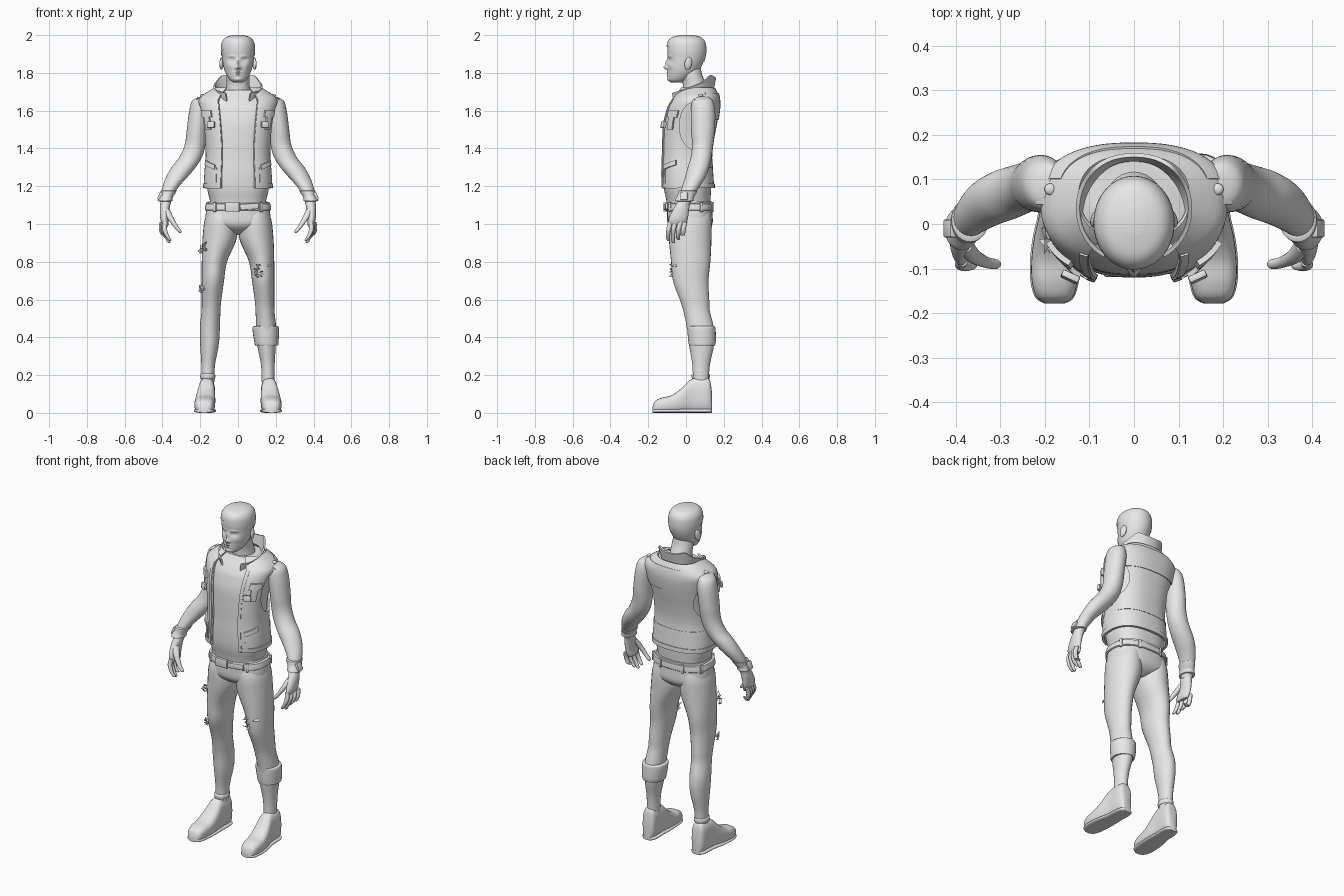
import bpy, bmesh, math, random
from math import sin, cos, radians, exp, copysign
from mathutils import Vector

cube = bpy.data.objects.get("Cube")
if cube:
    bpy.data.objects.remove(cube)
random.seed(4)

grey = bpy.data.materials.new("plain_grey")
grey.use_nodes = True
grey.diffuse_color = (0.8, 0.8, 0.8, 1)
grey.node_tree.nodes["Principled BSDF"].inputs["Base Color"].default_value = (0.8, 0.8, 0.8, 1)


# ---- helpers ----
def finish(ob, angle=40):
    ob.data.materials.clear()
    ob.data.materials.append(grey)
    bpy.ops.object.select_all(action='DESELECT')
    ob.select_set(True)
    bpy.context.view_layer.objects.active = ob
    for m in list(ob.modifiers):
        bpy.ops.object.modifier_apply(modifier=m.name)
    bpy.ops.object.shade_smooth_by_angle(angle=radians(angle))
    return ob


def spline(st, t):
    """Smooth interpolation of a station list at float index t."""
    i = min(max(int(t), 0), len(st) - 2)
    f = t - i
    a, b, c, d = (st[min(max(k, 0), len(st) - 1)] for k in range(i - 1, i + 3))
    return [0.5 * (2*q + (r - p)*f + (2*p - 5*q + 4*r - s)*f*f + (3*q - p - 3*r + s)*f**3)
            for p, q, r, s in zip(a, b, c, d)]


def spow(v, p):
    return copysign(abs(v) ** (2 / p), v)


def grid(name, f, nu, nv, closed=True, thick=0, cut=None):
    bm = bmesh.new()
    cols = nu if closed else nu + 1
    rows = [[bm.verts.new(f(i / nu, j / nv)) for i in range(cols)] for j in range(nv + 1)]
    for lo, hi in zip(rows, rows[1:]):
        for i in range(nu):
            k = (i + 1) % cols
            bm.faces.new((lo[i], lo[k], hi[k], hi[i]))
    if closed:
        bm.faces.new(rows[0][::-1])
        bm.faces.new(rows[-1])
        bmesh.ops.recalc_face_normals(bm, faces=bm.faces)
    if cut:
        bmesh.ops.bisect_plane(bm, geom=bm.verts[:] + bm.edges[:] + bm.faces[:],
                               plane_co=cut[0], plane_no=cut[1], clear_inner=True)
    me = bpy.data.meshes.new(name)
    bm.to_mesh(me)
    bm.free()
    ob = bpy.data.objects.new(name, me)
    bpy.context.collection.objects.link(ob)
    if thick:
        m = ob.modifiers.new("thickness", 'SOLIDIFY')
        m.thickness, m.offset = thick, 1
    return finish(ob)


def loft(name, st, side=1, p=2.0, seg=28, sub=5):
    """Stations of centre x, y, z and radii x, y, joined by level rings."""
    def f(u, v):
        x, y, z, rx, ry = spline(st, v * (len(st) - 1))
        a = u * math.tau
        return (side * (x + rx * spow(sin(a), p)), y - ry * spow(cos(a), p), z)
    return grid(name, f, seg, (len(st) - 1) * sub)


def box(name, loc, size, rot=(0, 0, 0), bevel=0.004):
    bpy.ops.mesh.primitive_cube_add(size=1, location=loc, rotation=[radians(r) for r in rot])
    ob = bpy.context.object
    ob.name, ob.scale = name, size
    bpy.ops.object.transform_apply(location=False, rotation=False)
    m = ob.modifiers.new("bevel", 'BEVEL')
    m.width, m.segments = bevel, 2
    return finish(ob)


def ball(name, loc, size, rot=(0, 0, 0)):
    bpy.ops.mesh.primitive_uv_sphere_add(segments=20, ring_count=12, radius=1, location=loc,
                                         rotation=[radians(r) for r in rot])
    ob = bpy.context.object
    ob.name, ob.scale = name, size
    return finish(ob)


# ---- vest: stations are z, front y, back y, half width ----
VEST = [(1.11, -.115, .142, .16), (1.19, -.13, .145, .176), (1.27, -.133, .14, .174),
        (1.36, -.13, .135, .167), (1.45, -.128, .145, .172), (1.54, -.122, .162, .185),
        (1.62, -.1, .173, .2), (1.66, -.075, .172, .203), (1.69, -.05, .165, .165), (1.72, -.03, .15, .12)]


def vest_point(a, z, off):
    i = max(k for k in range(len(VEST) - 1) if VEST[k][0] <= z or k == 0)
    t = i + (z - VEST[i][0]) / (VEST[i + 1][0] - VEST[i][0])
    _, yf, yb, rx = spline(VEST, t)
    a = radians(a)
    return (spow(sin(a), 2.5) * (rx + off),
            (yf + yb) / 2 - spow(cos(a), 2.5) * ((yb - yf) / 2 + off), z)


def panel(name, a0, a1, z0, z1, off, thick, slant=0, nu=12, nv=6):
    return grid(name, lambda u, v: vest_point(a0 + (a1 - a0) * u, z0 + (z1 - z0) * v + slant * (u - .5), off),
                nu, nv, closed=False, thick=thick)


vest = panel("vest", 25, 335, 1.19, 1.715, -.006, .01, nu=90, nv=40)
for s in (1, -1):
    bpy.ops.mesh.primitive_cylinder_add(vertices=40, radius=1, depth=.3,
                                        location=(s * .27, .045, 1.52), rotation=(0, radians(90), 0))
    cutter = bpy.context.object
    cutter.name, cutter.hide_render = "armhole_cutter", True
    cutter.scale = (.125, .08, 1)
    m = vest.modifiers.new("armhole", 'BOOLEAN')
    m.operation, m.object, m.solver = 'DIFFERENCE', cutter, 'EXACT'
    finish(vest)
    bpy.data.objects.remove(cutter)
grid("shirt", lambda u, v: vest_point(u * 360, 1.11 + .6 * v, -.013), 64, 40)
panel("yoke", 108, 252, 1.555, 1.69, .002, .007, nu=40, nv=12)
panel("back_hem", 25, 335, 1.19, 1.215, .002, .006, nu=80, nv=3)
panel("back_waist_seam", 110, 250, 1.3, 1.315, .001, .005, nu=40, nv=3)
for s, side in ((1, "left"), (-1, "right")):
    def strip(name, a0, a1, *rest, slant=0, **k):
        a, b = (a0, a1) if s > 0 else (-a1, -a0)
        panel(side + name, a, b, *rest, slant=s * slant, **k)
    strip("_placket", 25, 31, 1.19, 1.66, .002, .007, nu=4, nv=24)
    strip("_welt_pocket", 38, 72, 1.3, 1.325, .002, .012, slant=.025)
    strip("_pocket_seam", 35, 40, 1.21, 1.3, .001, .006)
    strip("_chest_flap", 40, 66, 1.565, 1.6, .002, .014)
    strip("_chest_strap", 46, 60, 1.5, 1.58, .003, .012)
    box(side + "_strap_buckle", (s * .143, -.119, 1.525), (.042, .016, .035), (-8, 0, s * 25))
    box(side + "_shoulder_strap", (s * .18, .07, 1.672), (.085, .055, .014), (0, s * 24, 0))
    ball(side + "_shoulder_button", (s * .188, .078, 1.681), (.013, .013, .008))


# ---- flared collar, open at the front ----
def collar(u, v):
    a = radians(28 + 304 * u)
    back = (1 - cos(a)) / 2
    peak = exp(-((abs(math.degrees(a) - 180) - 38) / 18) ** 2)
    low, high = 1.635 + .085 * back, 1.69 + .085 * back + .022 * peak
    r = .102 + .02 * v
    return (r * spow(sin(a), 2.3), .035 - (.105 + .01 * v) * cos(a), low + (high - low) * v)


grid("collar", collar, 60, 8, closed=False, thick=.009)

# ---- head ----
HEAD = [(1.75, -.08, -.02, .025), (1.765, -.094, .015, .045), (1.8, -.097, .06, .066), (1.84, -.098, .085, .078),
        (1.88, -.096, .1, .084), (1.92, -.099, .104, .087), (1.96, -.094, .098, .081),
        (1.985, -.07, .075, .06), (1.997, -.02, .03, .02)]
# Face relief: x, z, depth, width, height
FACE = [(0, 1.829, .02, .012, .011), (0, 1.855, .011, .008, .018), (.034, 1.868, -.011, .015, .01),
        (.034, 1.868, .006, .01, .005), (.033, 1.888, .004, .02, .006), (.013, 1.825, .005, .006, .006),
        (0, 1.803, .007, .018, .004), (0, 1.79, .007, .016, .005), (0, 1.765, .006, .018, .009),
        (.045, 1.835, .004, .015, .014)]


def head_point(u, v, off=0):
    z, yf, yb, rx = spline(HEAD, v * (len(HEAD) - 1))
    a = u * math.tau
    x, y = (rx + off) * sin(a), (yf + yb) / 2 - ((yb - yf) / 2 + off) * cos(a)
    if cos(a) > 0 and not off:
        for bx, bz, d, w, h in FACE:
            for c in ({bx, -bx}):
                y -= d * exp(-((x - c) / w) ** 2 - ((z - bz) / h) ** 2)
    return (x, y, z + off)


grid("head", head_point, 100, 72)
grid("hair", lambda u, v: head_point(u, v, .004), 64, 48,
     cut=(Vector((0, -.1, 1.94)), Vector((0, .4, 1))))
loft("neck", [(0, .065, 1.62, .09, .075), (0, .055, 1.68, .07, .07), (0, .045, 1.74, .061, .062),
              (0, .03, 1.79, .06, .056), (0, .025, 1.84, .05, .05)])

# ---- hips and belt ----
loft("hips", [(0, .02, 1.12, .155, .118), (0, .02, 1.06, .17, .12), (0, .022, 1, .165, .118),
              (0, .025, .965, .09, .09), (0, .025, .945, .03, .05)], p=2.5, seg=48)
loft("belt", [(0, .018, 1.072, .165, .12), (0, .018, 1.075, .176, .128), (0, .018, 1.107, .17, .126),
              (0, .018, 1.11, .15, .11)], p=2.5, seg=48, sub=2)
box("belt_buckle", (-.03, -.11, 1.09), (.075, .018, .05))
box("belt_tail", (.06, -.108, 1.092), (.1, .012, .032), (0, -4, 6))
for i, a in enumerate((40, 115, 160, 200, 245, 320)):
    t = radians(a)
    box(f"belt_loop_{i}", (.174 * spow(sin(t), 2.5), .018 - .127 * spow(cos(t), 2.5), 1.09),
        (.018, .012, .052), (0, 0, a))

# ---- limbs ----
LEG = [(.08, .02, 1.09, .07, .1), (.09, .02, 1.02, .087, .115), (.098, .022, .92, .09, .113),
       (.125, .025, .8, .067, .104), (.133, .025, .7, .059, .094), (.14, .045, .6, .052, .078),
       (.143, .056, .54, .05, .07), (.149, .076, .45, .053, .071), (.151, .082, .36, .049, .066),
       (.158, .08, .25, .036, .046), (.16, .078, .15, .034, .042)]
ARM = [(.175, .085, 1.675, .02, .03), (.195, .087, 1.655, .045, .053), (.205, .09, 1.6, .053, .064),
       (.218, .09, 1.5, .053, .063), (.227, .088, 1.42, .055, .056), (.25, .08, 1.355, .06, .055),
       (.288, .066, 1.3, .064, .057), (.323, .05, 1.25, .057, .054), (.355, .027, 1.2, .044, .047),
       (.376, .003, 1.15, .033, .038), (.385, -.015, 1.1, .027, .034)]
PALM = [(.382, -.01, 1.12, .027, .033), (.388, -.025, 1.08, .026, .042), (.39, -.04, 1.03, .022, .05),
        (.385, -.045, 1, .018, .047), (.383, -.045, .985, .01, .04)]
SHOE = [(-.178, .178, .03, .02), (-.165, .178, .062, .04), (-.13, .178, .08, .051), (-.08, .176, .092, .054),
        (-.03, .172, .125, .052), (.01, .168, .165, .047), (.04, .166, .183, .044), (.1, .164, .185, .043),
        (.127, .163, .172, .036), (.138, .163, .1, .022)]


def shoe(name, s, top, grow):
    def f(u, v):
        y, x, h, rx = spline(SHOE, v * (len(SHOE) - 1))
        h = min(h, top)
        a = u * math.tau
        return (s * (x + (rx + grow) * spow(cos(a), 2.8)), y, h / 2 + h / 2 * spow(sin(a), 2.8))
    grid(name, f, 28, 45)


for s, side in ((1, "left"), (-1, "right")):
    loft(side + "_leg", LEG, s)
    loft(side + "_arm", ARM, s)
    loft(side + "_palm", PALM, s)
    shoe(side + "_shoe", s, 1, 0)
    shoe(side + "_sole", s, .022, .003)
    ball(side + "_ear", (s * .087, .012, 1.85), (.01, .02, .034), (-12, 0, s * 18))
    # Fingers hang from the palm and curl inwards
    for i, (y, drop) in enumerate(((-.083, .91), (-.057, .9), (-.03, .915), (-.005, .94))):
        x = .385 + .006 * i
        loft(f"{side}_finger_{i}", [(x, y, 1.01, .012, .013), (x + .004, y - .008, .975, .0125, .0125),
                                    (x - .008, y - .012, .94, .011, .011), (x - .024, y - .01, drop + .006, .009, .009),
                                    (x - .026, y - .01, drop, .003, .003)], s, seg=12, sub=3)
    loft(side + "_thumb", [(.38, -.045, 1.08, .018, .02), (.362, -.07, 1.04, .018, .017),
                           (.335, -.085, .995, .014, .013), (.31, -.09, .962, .011, .011),
                           (.305, -.09, .953, .003, .004)], s, seg=12, sub=4)
    # Wrist band with raised edges
    loft(side + "_wrist_band", [(.386, -.01, 1.12, .028, .035), (.386, -.01, 1.123, .039, .049),
                                (.381, -.005, 1.14, .036, .046), (.374, .003, 1.155, .037, .047),
                                (.367, .01, 1.175, .042, .05), (.365, .012, 1.178, .03, .035)], s, sub=3)
    box(side + "_band_clasp", (s * .413, -.01, 1.148), (.016, .04, .045), (0, s * -22, 0))

# ---- trouser details: rolled cuff, ankle fold, torn patches ----
loft("rolled_cuff", [(.152, .085, .36, .045, .06), (.152, .085, .357, .06, .068), (.15, .085, .38, .065, .073),
                     (.147, .082, .44, .07, .075), (.146, .08, .458, .066, .073), (.146, .08, .458, .05, .06)], sub=4)
loft("ankle_fold", [(.16, .078, .178, .03, .04), (.16, .078, .183, .039, .047),
                    (.16, .078, .203, .039, .048), (.16, .078, .21, .03, .04)], -1, sub=3)
TEARS = [(.125, -.078, .755, .045, 12), (-.165, -.06, .885, .032, 8), (-.176, -.035, .67, .025, 6)]
for n, (x, y, z, spread, count) in enumerate(TEARS):
    for i in range(count):
        dx, dz = random.uniform(-spread, spread), random.uniform(-spread, spread)
        bpy.ops.mesh.primitive_cone_add(vertices=4, radius1=.014, depth=.038,
                                        location=(x + dx, y + abs(dx) * .3, z + dz * .8),
                                        rotation=(random.uniform(.5, 2), random.uniform(-1.2, 1.2), random.uniform(-.6, .6)))
        flap = bpy.context.object
        flap.name, flap.scale = f"torn_flap_{n}_{i}", (1, .3, 1)
        finish(flap, 20)
